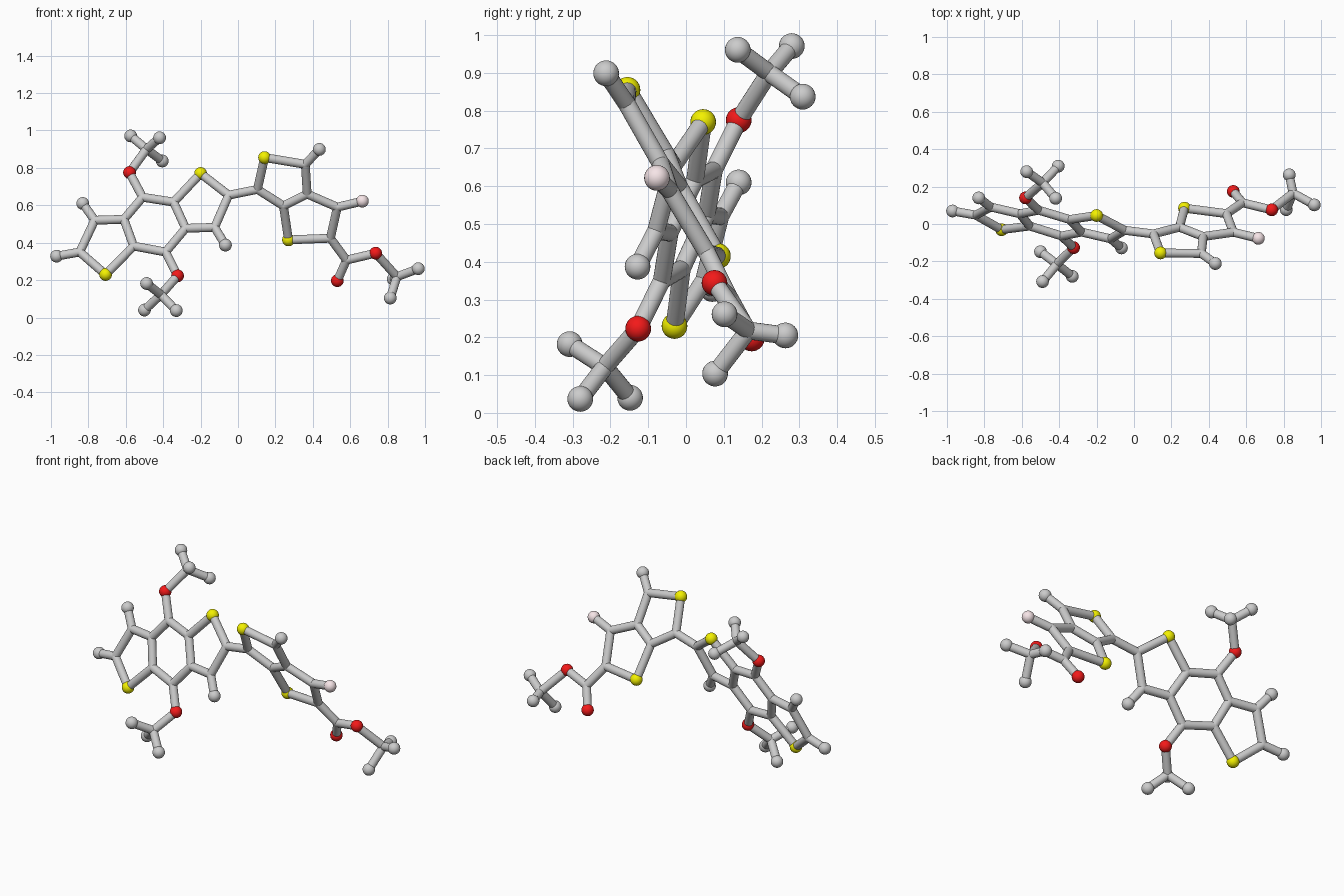
import bpy, bmesh
from mathutils import Vector, Matrix

if "Cube" in bpy.data.objects:
    bpy.data.objects.remove(bpy.data.objects["Cube"])

STICK, BALL = 0.0235, 0.034


def core(x, z):        # tilted plane of the three-ring left unit
    return Vector((x, 0.0075 - 0.243 * (x + 0.454) + 0.369 * (z - 0.5), z))


def wing(x, z):        # tilted plane of the two-ring right unit
    return Vector((x, 0.352 - 0.107 * x - 0.575 * z, z))


def material(name, rgb):
    m = bpy.data.materials.new(name)
    m.diffuse_color = (*rgb, 1)
    m.use_nodes = True
    m.node_tree.nodes["Principled BSDF"].inputs["Base Color"].default_value = m.diffuse_color
    return m


def finish(name, bm, mat=None):
    me = bpy.data.meshes.new(name)
    bm.to_mesh(me)
    bm.free()
    ob = bpy.data.objects.new(name, me)
    bpy.context.collection.objects.link(ob)
    for p in me.polygons:
        p.use_smooth = True
    if mat:
        me.materials.append(mat)
    bpy.context.view_layer.objects.active = ob
    ob.select_set(True)
    bpy.ops.object.shade_smooth_by_angle()
    ob.select_set(False)
    return ob


def add_ball(bm, p, r):
    bmesh.ops.create_uvsphere(bm, u_segments=24, v_segments=16, radius=r,
                              matrix=Matrix.Translation(p))


def balls(name, keys, mat=None, r=BALL):
    bm = bmesh.new()
    for k in keys.split():
        add_ball(bm, P[k], r)
    finish(name, bm, mat)


def sticks(name, *chains):
    """Rods along each chain of atoms, with rounded joints."""
    bm = bmesh.new()
    joints = set()
    for chain in chains:
        keys = chain.split()
        joints.update(keys)
        for a, b in zip(keys, keys[1:]):
            d = P[b] - P[a]
            m = Matrix.Translation((P[a] + P[b]) / 2) @ d.to_track_quat('Z', 'Y').to_matrix().to_4x4()
            bmesh.ops.create_cone(bm, cap_ends=True, segments=20, radius1=STICK,
                                  radius2=STICK, depth=d.length, matrix=m)
    for k in sorted(joints):
        add_ball(bm, P[k], STICK)
    finish(name, bm)


# Atom positions
P = {
    # left unit: central six-ring, two five-rings, side stubs
    'a1': core(-.51, .643), 'a2': core(-.344, .617), 'a3': core(-.28, .477),
    'a4': core(-.387, .35), 'a5': core(-.558, .382), 'a6': core(-.61, .525),
    's1': core(-.20, .77), 'b1': core(-.05, .654), 'b2': core(-.125, .482),
    'm1': core(-.067, .387),
    's2': core(-.708, .23), 'c1': core(-.846, .35), 'c2': core(-.766, .52),
    'm2': core(-.97, .328), 'm3': core(-.83, .61),
    # upper and lower branches
    'o1': core(-.58, .775), 't1': Vector((-.489, .22, .90)),
    'u1': Vector((-.574, .28, .971)), 'u2': Vector((-.419, .137, .961)),
    'u3': Vector((-.405, .309, .837)),
    'o2': core(-.323, .223), 't2': Vector((-.412, -.215, .122)),
    'v1': Vector((-.489, -.308, .182)), 'v2': Vector((-.50, -.148, .04)),
    'v3': Vector((-.33, -.28, .037)),
    # right unit
    'd1': wing(.104, .685), 's3': wing(.142, .855), 'd2': wing(.36, .819),
    'm4': wing(.435, .899), 'd3': wing(.37, .66), 'd4': wing(.243, .597),
    's4': wing(.27, .415), 'e1': wing(.494, .424), 'e2': wing(.531, .59),
    'f': wing(.665, .622),
    # end branch
    'g': wing(.58, .307), 'o3': Vector((.531, .174, .197)), 'o4': wing(.736, .344),
    't3': Vector((.85, .165, .218)), 'w1': Vector((.964, .102, .261)),
    'w2': Vector((.814, .077, .104)), 'w3': Vector((.83, .263, .205)),
}

# Grey rods
sticks('left_rings', 'a1 a2 a3 a4 a5 a6 a1', 'a2 s1 b1 b2 a3', 'a5 s2 c1 c2 a6')
sticks('left_ring_stubs', 'b2 m1', 'c1 m2', 'c2 m3')
sticks('ring_bridge', 'b1 d1')
sticks('right_rings', 'd1 s3 d2 d3 d4 d1', 'd4 s4 e1 e2 d3')
sticks('right_ring_stubs', 'd2 m4', 'e2 f')
sticks('upper_branch', 'a1 o1 t1 u1', 'u2 t1 u3')
sticks('lower_branch', 'a4 o2 t2 v1', 'v2 t2 v3')
sticks('end_branch', 'e1 g o4 t3 w1', 'w2 t3 w3', 'g o3')

# Atom balls
balls('grey_end_balls', 'm1 m2 m3 m4 u1 u2 u3 v1 v2 v3 w1 w2 w3')
balls('yellow_balls', 's1 s2 s3 s4', material('yellow', (.9, .88, .0)))
balls('red_balls', 'o1 o2 o3 o4', material('red', (.9, .01, .01)))
balls('pink_ball', 'f', material('pink', (.92, .78, .80)))
